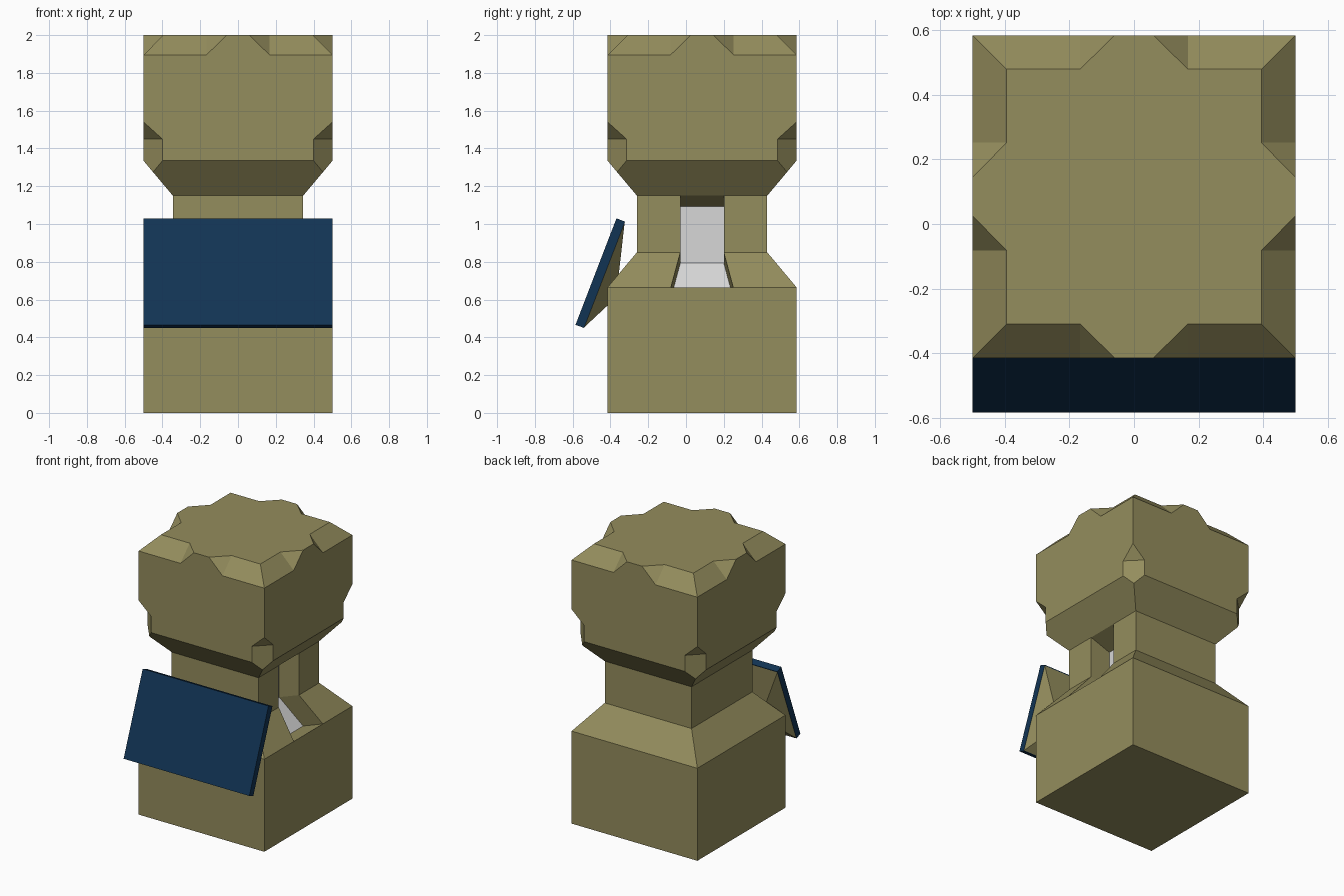
import bpy, bmesh, math
from mathutils import Matrix, Vector

if "Cube" in bpy.data.objects:
    bpy.data.objects.remove(bpy.data.objects["Cube"])


def material(name, rgb):
    m = bpy.data.materials.new(name)
    m.diffuse_color = (*rgb, 1)
    m.use_nodes = True
    m.node_tree.nodes["Principled BSDF"].inputs["Base Color"].default_value = m.diffuse_color
    return m


STONE = material("olive_stone", (0.296, 0.266, 0.109))
BLUE = material("dark_blue", (0.0058, 0.034, 0.088))
PALE = material("pale_grey", (0.68, 0.68, 0.68))
CENTRE_Y = 0.085


def finish(bm, name, mats, y=0.0):
    bmesh.ops.remove_doubles(bm, verts=bm.verts, dist=1e-4)
    bmesh.ops.recalc_face_normals(bm, faces=bm.faces)
    bmesh.ops.dissolve_limit(bm, angle_limit=0.01, verts=bm.verts,
                             edges=bm.edges, delimit={'MATERIAL'})
    me = bpy.data.meshes.new(name)
    bm.to_mesh(me)
    bm.free()
    for m in mats:
        me.materials.append(m)
    ob = bpy.data.objects.new(name, me)
    ob.location.y = y
    bpy.context.collection.objects.link(ob)
    return ob


# One half of a side, drawn facing -y; mirrored and turned to make all sides
W, N, C = 0.5, 0.345, 0.395          # block, neck and top-bevel half widths


def pedestal_half(slot):
    prof = [(W, 0.665), (N, 0.85), (N, 1.15)]
    inner = [0.165, 0.115, 0.115] if slot else [0, 0, 0]
    out = [((0, 0, 0), (0, -W, 0), (W, -W, 0)),
           ((0, -W, 0), (W, -W, 0), (W, -W, 0.665), (0, -W, 0.665))]
    for i in range(2):
        (h0, z0), (h1, z1) = prof[i:i + 2]
        out.append(((inner[i], -h0, z0), (h0, -h0, z0),
                    (h1, -h1, z1), (inner[i + 1], -h1, z1)))
    return [(f, 0) for f in out]


def recess_half():
    # the slot region pushed inwards and slightly down
    rim = [Vector(p) for p in ((0.165, -W, 0.665), (0.115, -N, 0.85), (0.115, -N, 1.15))]
    deep = [p + Vector((0, 0.157, -0.057)) for p in rim]
    mid = lambda p: Vector((0, p.y, p.z))
    out = []
    for i in range(2):
        out.append(((rim[i], rim[i + 1], deep[i + 1], deep[i]), 0))
        out.append(((mid(deep[i]), deep[i], deep[i + 1], mid(deep[i + 1])), 1))
    for i in (0, 2):
        out.append(((mid(rim[i]), rim[i], deep[i], mid(deep[i])), 0))
    return out


def head_half():
    n0, n1 = (0, -N, 1.15), (N, -N, 1.15)              # neck top
    low, mitre = (0.4, -W, 1.335), (0.45, -0.45, 1.275)  # notched corner
    up, upm, peak = (0.4, -W, 1.45), (0.45, -0.45, 1.45), (W, -W, 1.54)
    corner, bev = (W, -W, 1.895), (0.167, -W, 1.895)   # top-edge bevel
    tip, bin_, cin = (0.06, -W, 2), (0.167, -C, 2), (C, -C, 2)
    m0, m1 = (0, -W, 1.335), (0, -W, 2)
    out = [(n0, n1, mitre, low, m0),
           (m0, low, up, peak, corner, bev, tip, m1),
           (low, mitre, upm, up), (up, upm, peak),
           (bev, corner, cin, bin_), (bev, bin_, tip),
           ((0, 0, 2), m1, tip, bin_, cin)]
    return [(f, 0) for f in out]


# Stone pillar with recess on the right side
bm = bmesh.new()
for turn in range(4):
    rot = Matrix.Rotation(turn * math.pi / 2, 3, 'Z')
    right = turn == 1
    faces = pedestal_half(right) + head_half() + (recess_half() if right else [])
    for flip in (1, -1):
        for pts, mi in faces:
            vs = [bm.verts.new(rot @ Vector((p[0] * flip, p[1], p[2]))) for p in pts]
            if flip < 0:
                vs.reverse()
            bm.faces.new(vs).material_index = mi
finish(bm, "pillar", [STONE, PALE], CENTRE_Y)


def prism(name, quad_a, quad_b, mat):
    bm = bmesh.new()
    a, b = ([bm.verts.new(p) for p in q] for q in (quad_a, quad_b))
    bm.faces.new(a)
    bm.faces.new(b)
    for i in range(4):
        j = (i + 1) % 4
        bm.faces.new((a[i], a[j], b[j], b[i]))
    return finish(bm, name, [mat])


def rect(x, low, high):
    return [(-x, *low), (x, *low), (x, *high), (-x, *high)]


# Tilted front panel and the tapered bracket behind it
back = rect(0.5, (-0.54, 0.45), (-0.323, 1.012))
prism("front_panel", rect(0.5, (-0.585, 0.466), (-0.368, 1.03)), back, BLUE)
prism("panel_bracket", rect(0.499, (-0.539, 0.453), (-0.325, 1.007)),
      rect(0.36, (-0.375, 0.606), (-0.362, 0.68)), STONE)
